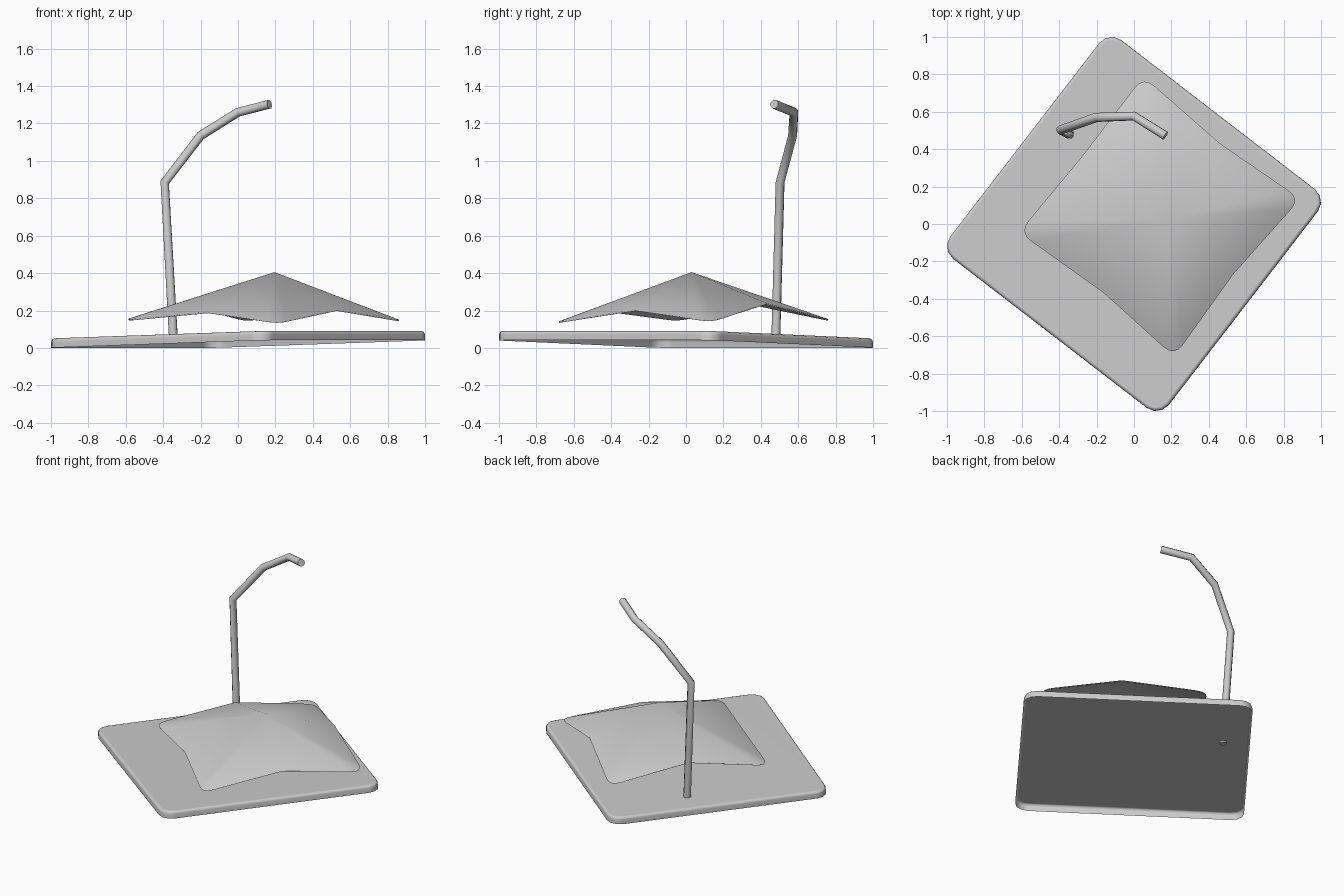
import bpy, bmesh, math
from mathutils import Vector

if "Cube" in bpy.data.objects:
    bpy.data.objects.remove(bpy.data.objects["Cube"])


def smooth(ob, angle):
    bpy.ops.object.select_all(action='DESELECT')
    ob.select_set(True)
    bpy.context.view_layer.objects.active = ob
    bpy.ops.object.shade_smooth_by_angle(angle=math.radians(angle))


def add_object(name, bm, angle):
    me = bpy.data.meshes.new(name)
    bm.normal_update()
    bm.to_mesh(me)
    bm.free()
    ob = bpy.data.objects.new(name, me)
    bpy.context.collection.objects.link(ob)
    smooth(ob, angle)
    return ob


def weight_normals(ob):
    mod = ob.modifiers.new("Weighted normals", 'WEIGHTED_NORMAL')
    mod.keep_sharp = True


# Base: rounded square tray lid, open underneath, softened top edge, slightly tilted
SIDE, THICK = 1.475, 0.05
bm = bmesh.new()
bmesh.ops.create_cube(bm, size=1)
bmesh.ops.scale(bm, vec=(SIDE, SIDE, THICK), verts=bm.verts)
upright = [e for e in bm.edges if abs(e.verts[0].co.z - e.verts[1].co.z) > 0.01]
bmesh.ops.bevel(bm, geom=upright, offset=0.085, segments=3, profile=0.5, affect='EDGES')
under = [f for f in bm.faces if all(v.co.z < 0 for v in f.verts)]
bmesh.ops.delete(bm, geom=under, context='FACES_ONLY')
rim = [e for e in bm.edges if all(v.co.z > 0 for v in e.verts)]
bmesh.ops.bevel(bm, geom=rim, offset=0.018, segments=2, profile=0.5, affect='EDGES')
slab = add_object("base_slab", bm, 60)
weight_normals(slab)
slab.rotation_euler = (0, math.radians(-1.6), math.radians(-37.6))
slab.location = (0, 0, 0.0205 + THICK / 2)

# Canopy: thin peaked sheet with rounded corners and raised edge middles
apex = Vector((0.195, 0.03, 0.405))
corners = [(0.05, 0.79, 0.147), (-0.615, -0.045, 0.15), (0.215, -0.71, 0.137), (0.89, 0.135, 0.145)]
middles = [(-0.275, 0.365, 0.235), (-0.16, -0.37, 0.193), (0.53, -0.27, 0.205), (0.46, 0.43, 0.24)]
bm = bmesh.new()
ring = []
for i in range(4):
    c, before, after = Vector(corners[i]), Vector(middles[i - 1]), Vector(middles[i])
    a, b = (c + (p - c).normalized() * 0.08 for p in (before, after))
    for t in (0, 0.25, 0.5, 0.75, 1):
        ring.append(a * (1 - t) ** 2 + c * 2 * t * (1 - t) + b * t * t)
    ring.append(after)
tip = bm.verts.new(apex)
ring = [bm.verts.new(p) for p in ring]
for i, v in enumerate(ring):
    bm.faces.new((tip, v, ring[(i + 1) % len(ring)]))
canopy = add_object("canopy_sheet", bm, 60)
solid = canopy.modifiers.new("Thickness", 'SOLIDIFY')
solid.thickness = 0.008
solid.offset = -1
weight_normals(canopy)

# Bent pole with hooked tip
path = [(-0.345, 0.48, 0.045), (-0.392, 0.503, 0.885), (-0.2, 0.57, 1.135),
        (0.0, 0.577, 1.26), (0.168, 0.472, 1.303)]
cu = bpy.data.curves.new("bent_pole", 'CURVE')
cu.dimensions = '3D'
cu.bevel_depth = 0.025
cu.bevel_resolution = 2
cu.use_fill_caps = True
sp = cu.splines.new('POLY')
sp.points.add(len(path) - 1)
for pt, co in zip(sp.points, path):
    pt.co = (*co, 1)
pole = bpy.data.objects.new("bent_pole", cu)
bpy.context.collection.objects.link(pole)
bpy.ops.object.select_all(action='DESELECT')
pole.select_set(True)
bpy.context.view_layer.objects.active = pole
bpy.ops.object.convert(target='MESH')
smooth(bpy.context.view_layer.objects.active, 50)
